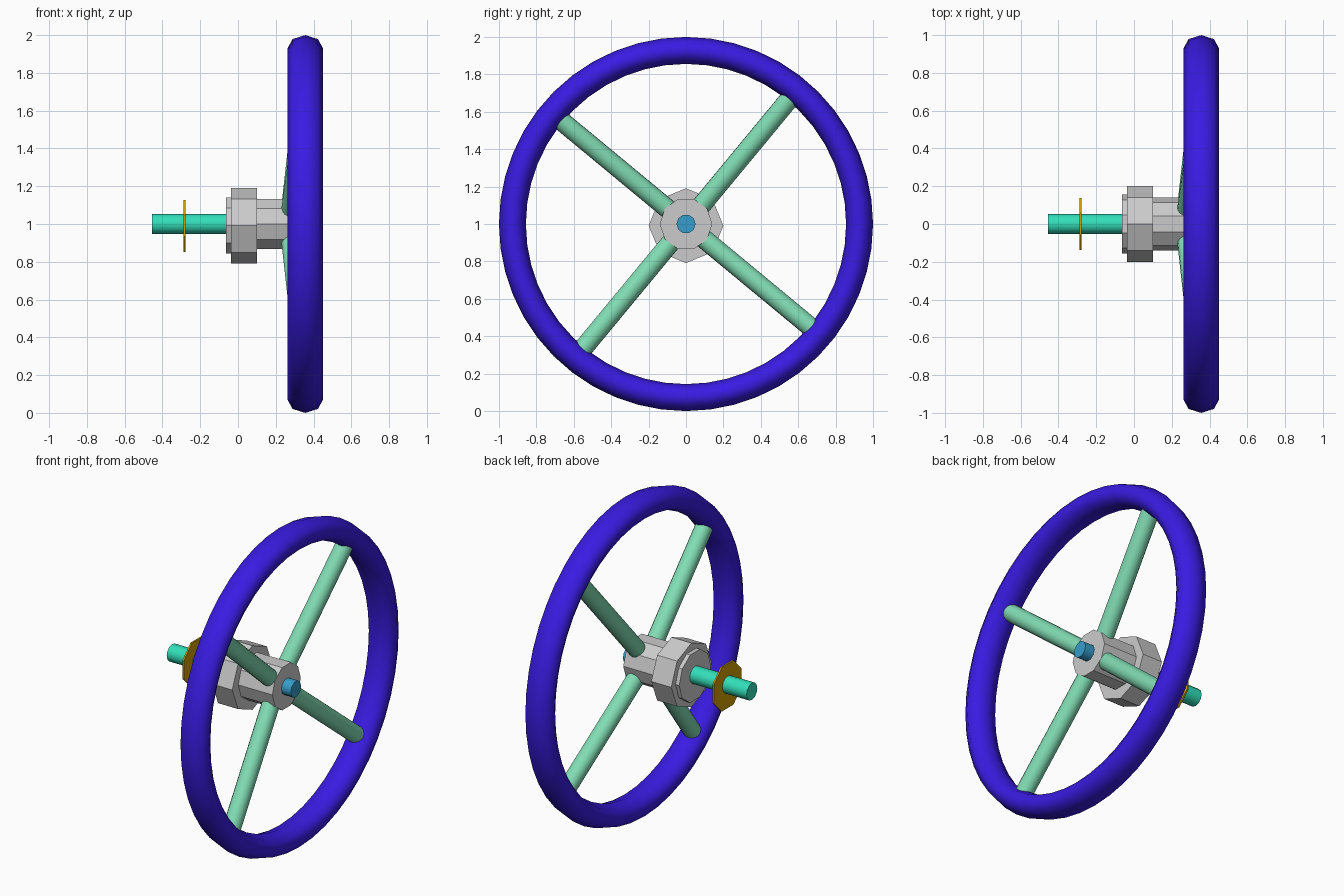
import bpy, math
from mathutils import Matrix, Vector

if "Cube" in bpy.data.objects:
    bpy.data.objects.remove(bpy.data.objects["Cube"])

def material(name, rgb):
    m = bpy.data.materials.new(name)
    m.diffuse_color = (*rgb, 1)
    m.use_nodes = True
    m.node_tree.nodes["Principled BSDF"].inputs["Base Color"].default_value = m.diffuse_color
    return m

VIOLET = material("violet", (0.040, 0.011, 0.76))
MINT = material("mint", (0.22, 0.72, 0.46))
TEAL = material("teal", (0.032, 0.74, 0.49))
GOLD = material("gold", (0.63, 0.35, 0.0))
BLUE = material("blue", (0.038, 0.34, 0.60))

def rod(name, p, q, radius, sides, mat=None, turn=0.0, smooth=False):
    """Capped cylinder from p to q, turned about its own axis."""
    p, q = Vector(p), Vector(q)
    bpy.ops.mesh.primitive_cylinder_add(vertices=sides, radius=radius, depth=(q - p).length)
    o = bpy.context.object
    o.name = name
    o.data.transform(Matrix.Rotation(turn, 4, 'Z'))
    o.rotation_mode = 'QUATERNION'
    o.rotation_quaternion = (q - p).to_track_quat('Z', 'Y')
    o.location = (p + q) / 2
    if mat:
        o.data.materials.append(mat)
    if smooth:
        bpy.ops.object.shade_smooth_by_angle(angle=math.radians(50))
    return o

def axial(name, x0, x1, radius, sides=8, z=1.0, **kw):
    return rod(name, (x0, 0, z), (x1, 0, z), radius, sides, **kw)

FLAT = math.pi / 8     # puts an octagon's flat side on top
SIDEWAYS = math.pi / 2  # puts a decagon's corners at the sides

# Rim: octagonal section, wider along the axle than radially
bpy.ops.mesh.primitive_torus_add(major_segments=48, minor_segments=8,
                                 major_radius=0.928, minor_radius=0.072,
                                 location=(0.356, 0, 1), rotation=(0, math.pi / 2, 0))
rim = bpy.context.object
rim.name = "rim"
rim.scale.z = 0.095 / 0.072
rim.data.materials.append(VIOLET)
bpy.ops.object.transform_apply(location=False, rotation=False, scale=True)
bpy.ops.object.shade_smooth_by_angle(angle=math.radians(60))

# Stepped hub
axial("hub_barrel", 0.08, 0.335, 0.14, 10, turn=SIDEWAYS)
axial("hub_collar", -0.038, 0.10, 0.20, z=0.991)
axial("hub_back_ring", -0.063, -0.03, 0.157, 10, z=0.992, turn=SIDEWAYS)

# Axle, thin washer and front peg
axial("axle", -0.455, -0.05, 0.053, 12, mat=TEAL, smooth=True)
axial("washer", -0.288, -0.278, 0.149, z=0.99, mat=GOLD, turn=FLAT)
axial("front_peg", 0.32, 0.40, 0.051, 10, mat=BLUE, turn=SIDEWAYS, smooth=True)

# Four spokes leaning forward to the rim
for i in range(4):
    a = math.radians(50.4 + 90 * i)
    pts = [(x, r * math.cos(a), 1 + r * math.sin(a)) for r, x in ((0.05, 0.275), (0.90, 0.348))]
    rod(f"spoke_{i + 1}", *pts, 0.052, 16, mat=MINT, smooth=True)
